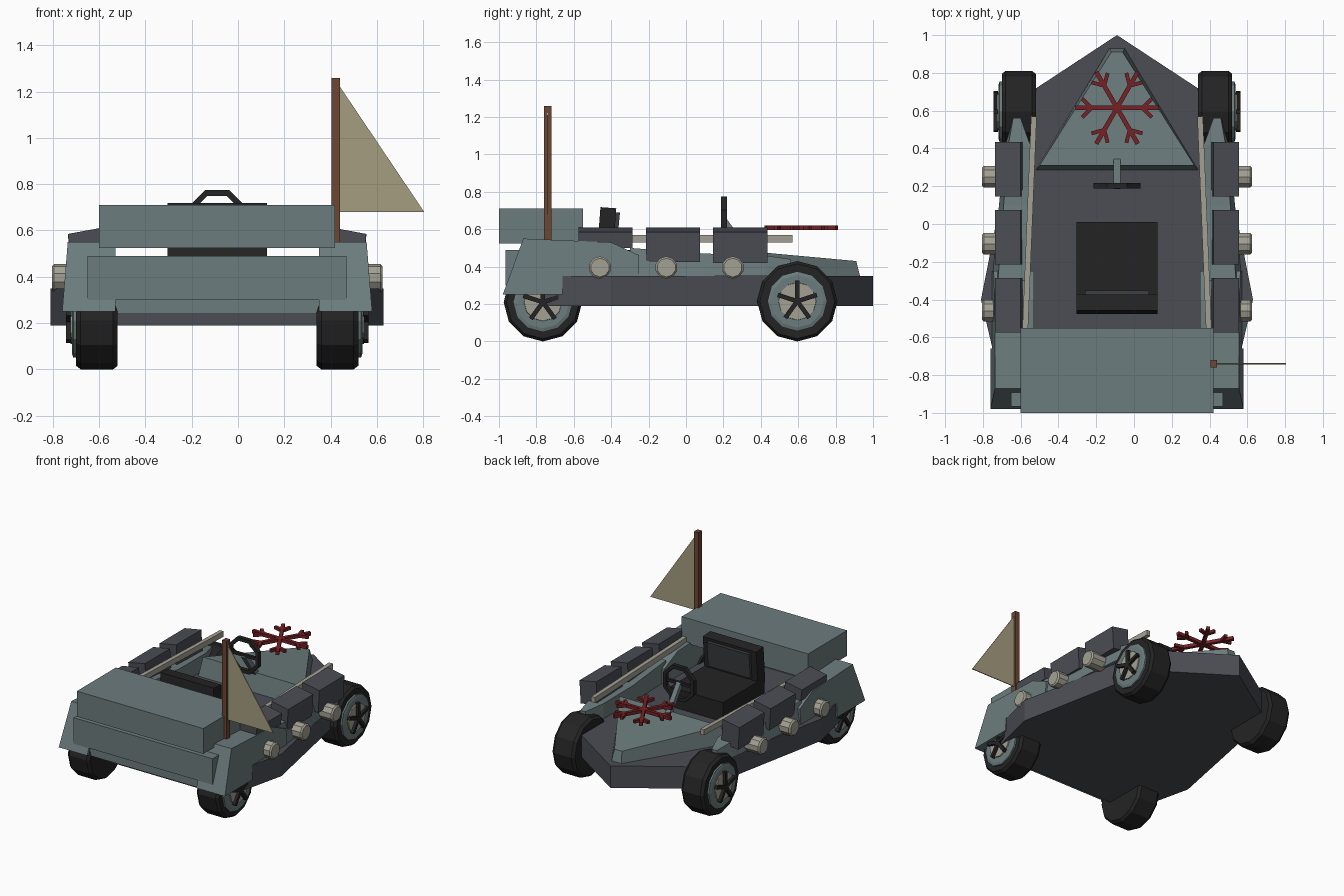
import bpy, bmesh
from math import sin, cos, pi, radians
from mathutils import Vector

if "Cube" in bpy.data.objects:
    bpy.data.objects.remove(bpy.data.objects["Cube"])

CX = -0.09  # centre line of the car body


def material(name, r, g, b):
    m = bpy.data.materials.new(name)
    lin = [((c / 255 + 0.055) / 1.055) ** 2.4 for c in (r, g, b)]
    m.diffuse_color = (*lin, 1)
    m.use_nodes = True
    m.node_tree.nodes["Principled BSDF"].inputs["Base Color"].default_value = m.diffuse_color
    return m


TEAL = material("grey_teal", 108, 124, 125)
SLATE = material("dark_slate", 75, 77, 84)
BLACK = material("black_rubber", 36, 36, 36)
GREY = material("dark_grey", 58, 60, 62)
BEIGE = material("pale_beige", 163, 161, 148)
BROWN = material("brown_wood", 108, 71, 51)
RED = material("dark_red", 118, 33, 37)
CLOTH = material("khaki_cloth", 166, 158, 128)


def loft(bm, rings, closed=False):
    """Skin a row of point rings; cap the ends unless the row is closed."""
    vs = [[bm.verts.new(p) for p in ring] for ring in rings]
    n = len(vs[0])
    pairs = list(zip(vs, vs[1:])) + ([(vs[-1], vs[0])] if closed else [])
    for a, b in pairs:
        for i in range(n):
            bm.faces.new((a[i], a[(i + 1) % n], b[(i + 1) % n], b[i]))
    if not closed:
        bm.faces.new(vs[0][::-1])
        bm.faces.new(vs[-1])


def bar(bm, p, q, w, h):
    """Rectangular bar from p to q, w wide and h thick."""
    p, q = Vector(p), Vector(q)
    d = (q - p).normalized()
    up = Vector((0, 1, 0)) if abs(d.z) > 0.8 else Vector((0, 0, 1))
    s = d.cross(up).normalized() * w / 2
    t = s.cross(d).normalized() * h / 2
    loft(bm, [[e + s + t, e - s + t, e - s - t, e + s - t] for e in (p, q)])


def box(bm, x0, x1, y0, y1, z0, z1):
    loft(bm, [[(x0, y0, z), (x1, y0, z), (x1, y1, z), (x0, y1, z)] for z in (z0, z1)])


def disc(bm, y, z, steps, n=12, turn=0.0):
    """Turned shape along x from (x, radius) steps."""
    loft(bm, [[(x, y + r * sin(turn + 2 * pi * i / n), z - r * cos(turn + 2 * pi * i / n))
               for i in range(n)] for x, r in steps])


def part(name, mat, build, side=0):
    """Make one object; side -1 or 1 places it mirrored about the centre line."""
    bm = bmesh.new()
    build(bm)
    for v in bm.verts:
        v.co.x = CX + v.co.x * (side or 1)
    bmesh.ops.recalc_face_normals(bm, faces=bm.faces)
    me = bpy.data.meshes.new(name)
    bm.to_mesh(me)
    bm.free()
    me.materials.append(mat)
    ob = bpy.data.objects.new(name, me)
    bpy.context.collection.objects.link(ob)
    return ob


def pair(name, mat, build):
    part(name + "_left", mat, build, -1)
    part(name + "_right", mat, build, 1)


# Pointed lower hull
half = [(0.0, 1.0), (0.51, 0.665), (0.72, -0.40), (0.61, -0.87)]
outline = half + [(-x, y) for x, y in half[:0:-1]]
part("lower_hull", SLATE, lambda bm: loft(
    bm, [[(x, y, z) for x, y in outline] for z in (0.19, 0.35)]))

# Wedge hood
part("hood", TEAL, lambda bm: loft(bm, [
    [(-0.43, 0.285, 0.35), (0.43, 0.285, 0.35), (0.04, 0.93, 0.35), (-0.04, 0.93, 0.35)],
    [(-0.41, 0.31, 0.485), (0.41, 0.31, 0.485), (0.03, 0.91, 0.43), (-0.03, 0.91, 0.43)]]))

# Side panels: y, inner x, lower outer x, upper outer x, top z
SIDES = [(-0.30, 0.46, 0.66, 0.63, 0.50), (0.10, 0.45, 0.625, 0.60, 0.47),
         (0.42, 0.46, 0.59, 0.575, 0.46), (0.56, 0.51, 0.56, 0.55, 0.44)]
pair("side_panel", TEAL, lambda bm: loft(bm, [
    [(a, y, 0.35), (b, y, 0.35), (c, y, z), (a, y, z)] for y, a, b, c, z in SIDES]))

# Rear fenders
FENDER = [(-0.98, 0.25), (-0.87, 0.55), (-0.40, 0.53), (-0.25, 0.46),
          (-0.25, 0.35), (-0.66, 0.35), (-0.66, 0.25)]
pair("rear_fender", TEAL, lambda bm: loft(bm, [
    [(0.44, y, z) for y, z in FENDER],
    [(0.67 - 0.08 * (z - 0.25), y, z) for y, z in FENDER]]))


# Rear wall, tail panel and raised trunk
part("rear_wall", TEAL, lambda bm: box(bm, -0.5, 0.5, -0.95, -0.85, 0.24, 0.42))
part("tail_panel", TEAL, lambda bm: box(bm, -0.56, 0.56, -0.965, -0.89, 0.30, 0.49))
part("trunk", TEAL, lambda bm: box(bm, -0.51, 0.51, -1.0, -0.55, 0.525, 0.71))

# Rails along the cockpit
pair("side_rail", BEIGE, lambda bm: bar(
    bm, (0.44, 0.57, 0.55), (0.495, -0.78, 0.55), 0.03, 0.04))

# Saddle boxes and round lamps on both sides
for k, (y, z) in enumerate([(0.29, 0.42), (-0.07, 0.425), (-0.43, 0.50)], 1):
    pair(f"saddle_box_{k}", SLATE, lambda bm: loft(bm, [
        [(0.50, e, z + 0.02), (0.635, e, z), (0.645, e, 0.585), (0.51, e, 0.61)]
        for e in (y - 0.145, y + 0.145)]))
for k, y in enumerate([0.25, -0.105, -0.46], 1):
    pair(f"side_lamp_{k}", BEIGE, lambda bm: disc(
        bm, y, 0.395, [(0.58, 0.06), (0.705, 0.06), (0.715, 0.05)], 10))


# Wheels with rims, hubs and five spokes
def spokes(bm, y, z):
    for i in range(5):
        a = 2 * pi * i / 5
        bar(bm, (0.642, y, z), (0.642, y + 0.11 * sin(a), z + 0.11 * cos(a)), 0.024, 0.024)


for name, y, r in (("front_wheel", 0.595, 0.215), ("rear_wheel", -0.765, 0.21)):
    pair(name + "_tyre", BLACK, lambda bm: disc(
        bm, y, r, [(0.43, r - 0.015), (0.45, r), (0.59, r), (0.61, r - 0.015)]))
    pair(name + "_rim", TEAL, lambda bm: disc(
        bm, y, r, [(0.60, 0.16), (0.622, 0.16), (0.628, 0.14)]))
    pair(name + "_hub", BEIGE, lambda bm: disc(bm, y, r, [(0.61, 0.105), (0.635, 0.10)]))
    pair(name + "_spokes", BLACK, lambda bm: spokes(bm, y, r))

# Seat
part("seat_base", BLACK, lambda bm: box(bm, -0.215, 0.215, -0.47, 0.01, 0.35, 0.49))
part("seat_back", BLACK, lambda bm: bar(
    bm, (0, -0.435, 0.45), (0, -0.415, 0.715), 0.43, 0.085))
part("seat_pad", GREY, lambda bm: bar(
    bm, (0, -0.385, 0.51), (0, -0.368, 0.69), 0.34, 0.03))


# Steering wheel and column
def steering(bm):
    ring = []
    for i in range(8):
        a = radians(22.5 + 45 * i)
        ring.append([(q * cos(a), 0.203 + e, 0.65 + q * sin(a))
                     for q, e in ((0.135, -0.015), (0.135, 0.015), (0.108, 0.015), (0.108, -0.015))])
    loft(bm, ring, closed=True)
    bar(bm, (-0.115, 0.203, 0.65), (0.115, 0.203, 0.65), 0.02, 0.02)


part("steering_wheel", BLACK, steering)
part("steering_column", TEAL, lambda bm: bar(
    bm, (0, 0.20, 0.65), (0, 0.33, 0.47), 0.035, 0.035))


# Snowflake ornament above the hood
def snowflake(bm):
    c = Vector((0, 0.615, 0.608))
    for i in range(6):
        a = i * pi / 3

        def polar(r, t):
            return Vector((r * cos(t), r * sin(t), 0))
        bar(bm, c, c + polar(0.22, a), 0.024, 0.024)
        fork = c + polar(0.135, a)
        for s in (-1, 1):
            bar(bm, fork, fork + polar(0.07, a + s * pi / 4), 0.02, 0.022)


part("snowflake_ornament", RED, snowflake)

# Flag pole and triangular pennant
part("flag_pole", BROWN, lambda bm: box(bm, 0.495, 0.53, -0.76, -0.72, 0.53, 1.26))
part("pennant", CLOTH, lambda bm: loft(bm, [
    [(0.525, y, 1.23), (0.525, y, 0.68), (0.895, y, 0.68)] for y in (-0.743, -0.737)]))
